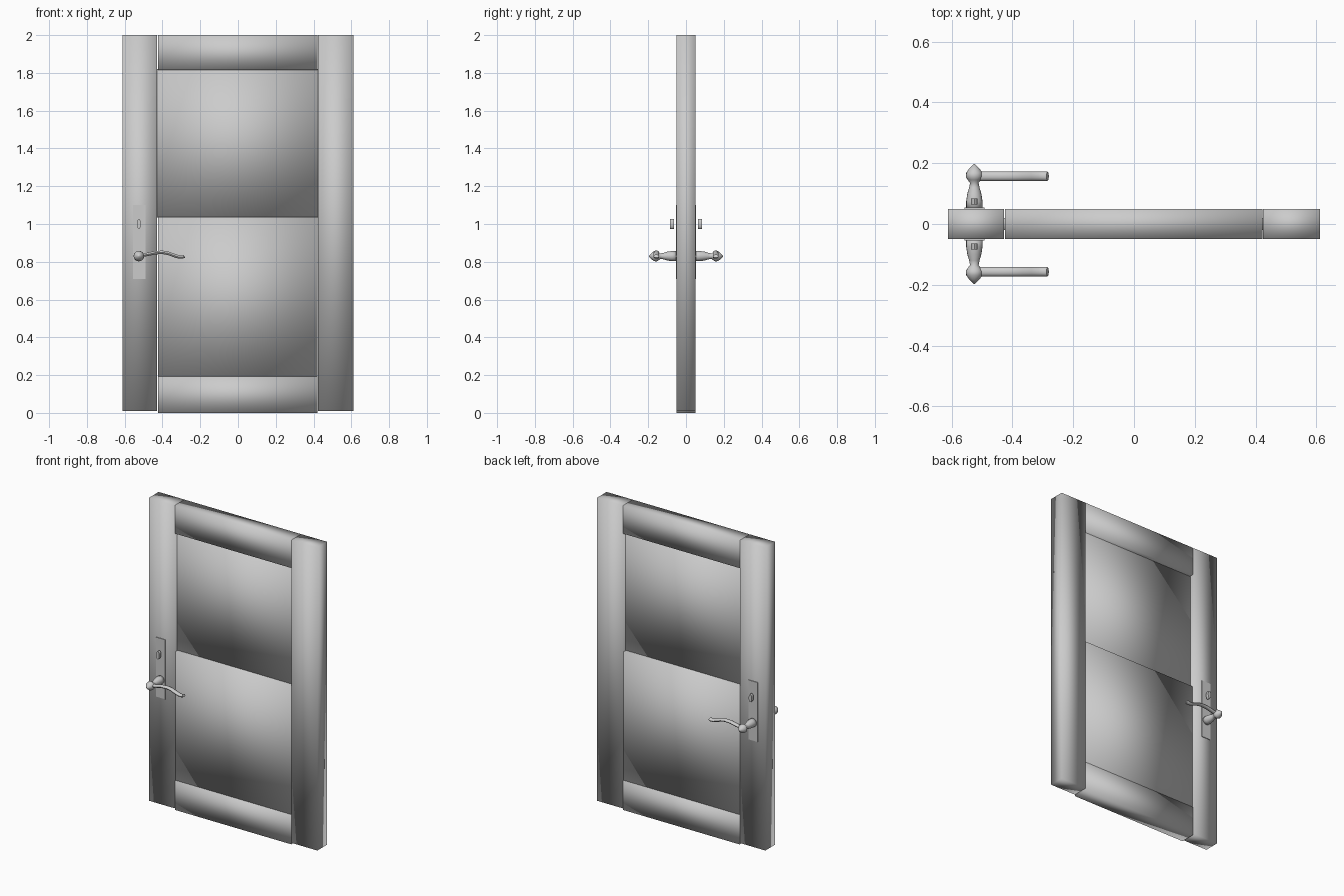
import bpy, bmesh
from math import cos, sin, pi
from mathutils import Vector

if "Cube" in bpy.data.objects:
    bpy.data.objects.remove(bpy.data.objects["Cube"])

grey = bpy.data.materials.new("plain grey")
grey.use_nodes = True
grey.diffuse_color = (0.6, 0.6, 0.6, 1)
grey.node_tree.nodes["Principled BSDF"].inputs["Base Color"].default_value = grey.diffuse_color


def finish(name, bm, smooth=True):
    bmesh.ops.recalc_face_normals(bm, faces=bm.faces)
    mesh = bpy.data.meshes.new(name)
    bm.to_mesh(mesh)
    bm.free()
    for face in mesh.polygons:
        face.use_smooth = smooth
    mesh.materials.append(grey)
    obj = bpy.data.objects.new(name, mesh)
    bpy.context.collection.objects.link(obj)
    return obj


def box(name, x, y, z, smooth=True):
    """Box from (min, max) pairs."""
    bm = bmesh.new()
    bmesh.ops.create_cube(bm, size=1)
    for v in bm.verts:
        v.co = [pair[int(c > 0)] for pair, c in zip((x, y, z), v.co)]
    return finish(name, bm, smooth)


def loft(name, rings):
    """Skin a list of equal rings and cap both ends."""
    bm = bmesh.new()
    loops = [[bm.verts.new(p) for p in ring] for ring in rings]
    n = len(loops[0])
    for a, b in zip(loops, loops[1:]):
        for i in range(n):
            j = (i + 1) % n
            bm.faces.new((a[i], a[j], b[j], b[i]))
    bm.faces.new(loops[0])
    bm.faces.new(loops[-1])
    return finish(name, bm)


def oval(y, rx, rz, cx, cz, n=16):
    return [(cx + rx * cos(2 * pi * i / n), y, cz + rz * sin(2 * pi * i / n)) for i in range(n)]


# Door frame and panels
depth = (-0.05, 0.05)
box("handle_stile", (-0.612, -0.428), depth, (0.01, 2.0))
box("hinge_stile", (0.424, 0.612), depth, (0.01, 2.0))
box("top_rail", (-0.424, 0.422), depth, (1.815, 2.0))
box("bottom_rail", (-0.424, 0.422), depth, (0, 0.193))
box("upper_panel", (-0.43, 0.426), (-0.02, 0.02), (1.035, 1.82))
box("lower_panel", (-0.424, 0.422), (-0.045, 0.045), (0.193, 1.037))

# Handle set on each side of the door
HX, HZ = -0.525, 0.83
knob_profile = [(0.05, 0.027), (0.075, 0.027), (0.1, 0.023), (0.12, 0.017), (0.135, 0.014),
                (0.145, 0.022), (0.155, 0.028), (0.168, 0.027), (0.182, 0.017), (0.197, 0.002)]
lever_path = [(-0.515, 0.833), (-0.48, 0.839), (-0.44, 0.848), (-0.4, 0.85), (-0.37, 0.845),
              (-0.34, 0.834), (-0.315, 0.826), (-0.295, 0.825), (-0.284, 0.83)]

for side, s in (("front", -1), ("back", 1)):
    box(side + "_plate", (-0.557, -0.491), sorted((s * 0.05, s * 0.054)), (0.71, 1.1), False)

    # Raised keyhole cover
    cover = loft(side + "_keyhole_cover", [oval(s * y, 0.011, 0.026, HX, 1.0) for y in (0.064, 0.084)])
    cover.data.set_sharp_from_angle(angle=0.7)

    # Turned spindle ending in a pointed knob
    loft(side + "_handle_knob", [oval(s * y, r, r, HX, HZ) for y, r in knob_profile])

    # Wavy lever
    rings = []
    for i, (x, z) in enumerate(lever_path):
        a = Vector(lever_path[max(i - 1, 0)])
        b = Vector(lever_path[min(i + 1, len(lever_path) - 1)])
        t = (b - a).normalized()
        ring = []
        for k in range(10):
            ang = 2 * pi * k / 10
            w, h = 0.015 * cos(ang), 0.0095 * sin(ang)
            ring.append((x - t.y * h, s * 0.157 + w, z + t.x * h))
        rings.append(ring)
    lever = loft(side + "_handle_lever", rings)
    lever.data.set_sharp_from_angle(angle=0.9)
